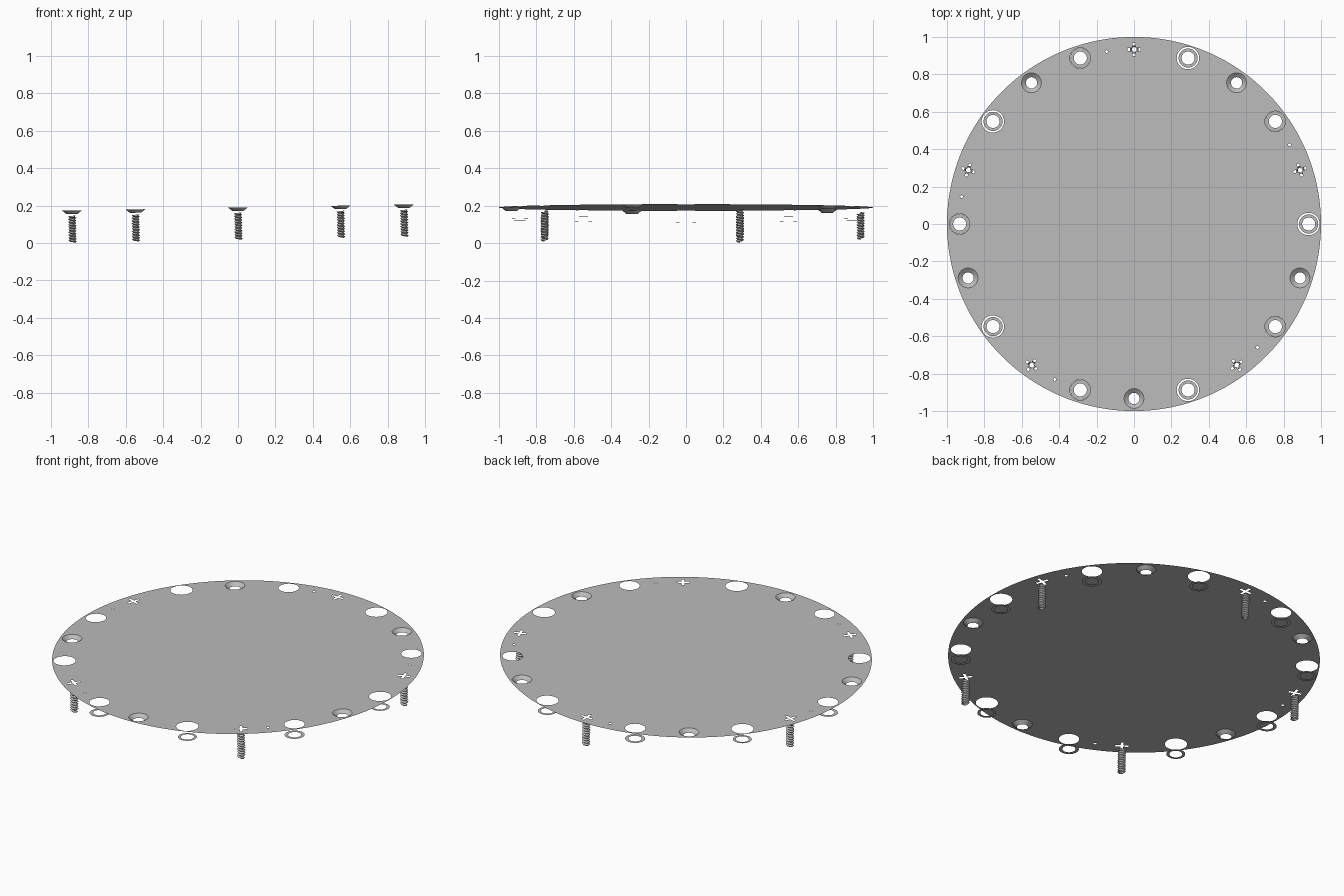
import bpy, bmesh, math
from mathutils import Matrix

if "Cube" in bpy.data.objects:
    bpy.data.objects.remove(bpy.data.objects["Cube"], do_unlink=True)

grey = bpy.data.materials.new("plain grey")
grey.use_nodes = True
grey.diffuse_color = (0.5, 0.5, 0.5, 1)
grey.node_tree.nodes["Principled BSDF"].inputs["Base Color"].default_value = (0.5, 0.5, 0.5, 1)

# The whole assembly leans slightly up towards +x
LEAN = Matrix.Translation((0, 0, 0.19)) @ Matrix.Rotation(-0.018, 4, 'Y')
RING = 0.933


def spot(degrees):
    a = math.radians(degrees)
    return RING * math.cos(a), RING * math.sin(a)


def circle(r, n=40, centre=(0, 0)):
    return [(centre[0] + r * math.cos(2 * math.pi * i / n),
             centre[1] + r * math.sin(2 * math.pi * i / n)) for i in range(n)]


def cross(length, half, turn):
    """Outline of a four-armed slot, turned by an angle in degrees."""
    pts = []
    for k in range(4):
        a = math.radians(turn + 90 * k)
        for u, v in ((half, -half), (length, -half), (length, half)):
            pts.append((u * math.cos(a) - v * math.sin(a),
                        u * math.sin(a) + v * math.cos(a)))
    return pts


def finish(name, bm, degrees=None, z=0):
    mesh = bpy.data.meshes.new(name)
    bm.to_mesh(mesh)
    bm.free()
    mesh.materials.append(grey)
    obj = bpy.data.objects.new(name, mesh)
    bpy.context.collection.objects.link(obj)
    x, y = spot(degrees) if degrees is not None else (0, 0)
    obj.matrix_world = LEAN @ Matrix.Translation((x, y, z))
    return obj


def plate(name, loops, degrees=None, z=0):
    """Flat sheet bounded by the first loop, with the others as holes."""
    bm = bmesh.new()
    edges = []
    for loop in loops:
        vs = [bm.verts.new((x, y, 0)) for x, y in loop]
        edges += [bm.edges.new((vs[i - 1], vs[i])) for i in range(len(vs))]
    bmesh.ops.triangle_fill(bm, edges=edges, use_beauty=True, normal=(0, 0, 1))
    bm.normal_update()
    for f in bm.faces:
        if f.normal.z < 0:
            f.normal_flip()
    return finish(name, bm, degrees, z)


def countersink(name, degrees):
    bm = bmesh.new()
    rows = [[bm.verts.new((x, y, z)) for x, y in circle(r)]
            for r, z in ((0.053, 0), (0.03, -0.018))]
    for i in range(len(rows[0])):
        f = bm.faces.new((rows[0][i - 1], rows[0][i], rows[1][i], rows[1][i - 1]))
        f.smooth = True
    finish(name, bm, degrees)


def screw_thread(name, degrees, turns=10, n=16, length=0.148):
    """Helical strip alternating between crest and root."""
    bm = bmesh.new()
    pitch = length / (turns + 0.5)
    crest, root = [], []
    for i in range(turns * n + 1):
        a, z = 2 * math.pi * i / n, -0.025 - pitch * i / n
        for row, r, dz in ((crest, 0.022, 0), (root, 0.014, -pitch / 2)):
            row.append(bm.verts.new((r * math.cos(a), r * math.sin(a), z + dz)))
    for i in range(turns * n):
        bm.faces.new((crest[i], root[i], root[i + 1], crest[i + 1]))
        if i + n + 1 < len(crest):
            bm.faces.new((root[i], crest[i + n], crest[i + n + 1], root[i + 1]))
    finish(name, bm, degrees)


# Round sheet with every hole around its rim
holes = []
for k in range(5):
    a = 72 * k
    for offset, r in ((0, 0.06), (36, 0.055), (54, 0.053), (18, 0.045), (27, 0.008)):
        holes.append(circle(r, 12 if r < 0.01 else 40, spot(a + offset)))
plate("round_sheet", [circle(1, 160)] + holes)

# Fittings, repeated five times around the rim
for k in range(5):
    a = 72 * k
    plate(f"small_washer_{k + 1}", [circle(0.051), circle(0.035)], a, -0.062)
    plate(f"large_washer_{k + 1}", [circle(0.054), circle(0.035)], a + 36, -0.062)
    countersink(f"countersink_{k + 1}", a + 54)
    plate(f"screw_head_{k + 1}", [circle(0.045), cross(0.036, 0.007, a + 18)], a + 18)
    screw_thread(f"screw_thread_{k + 1}", a + 18)
